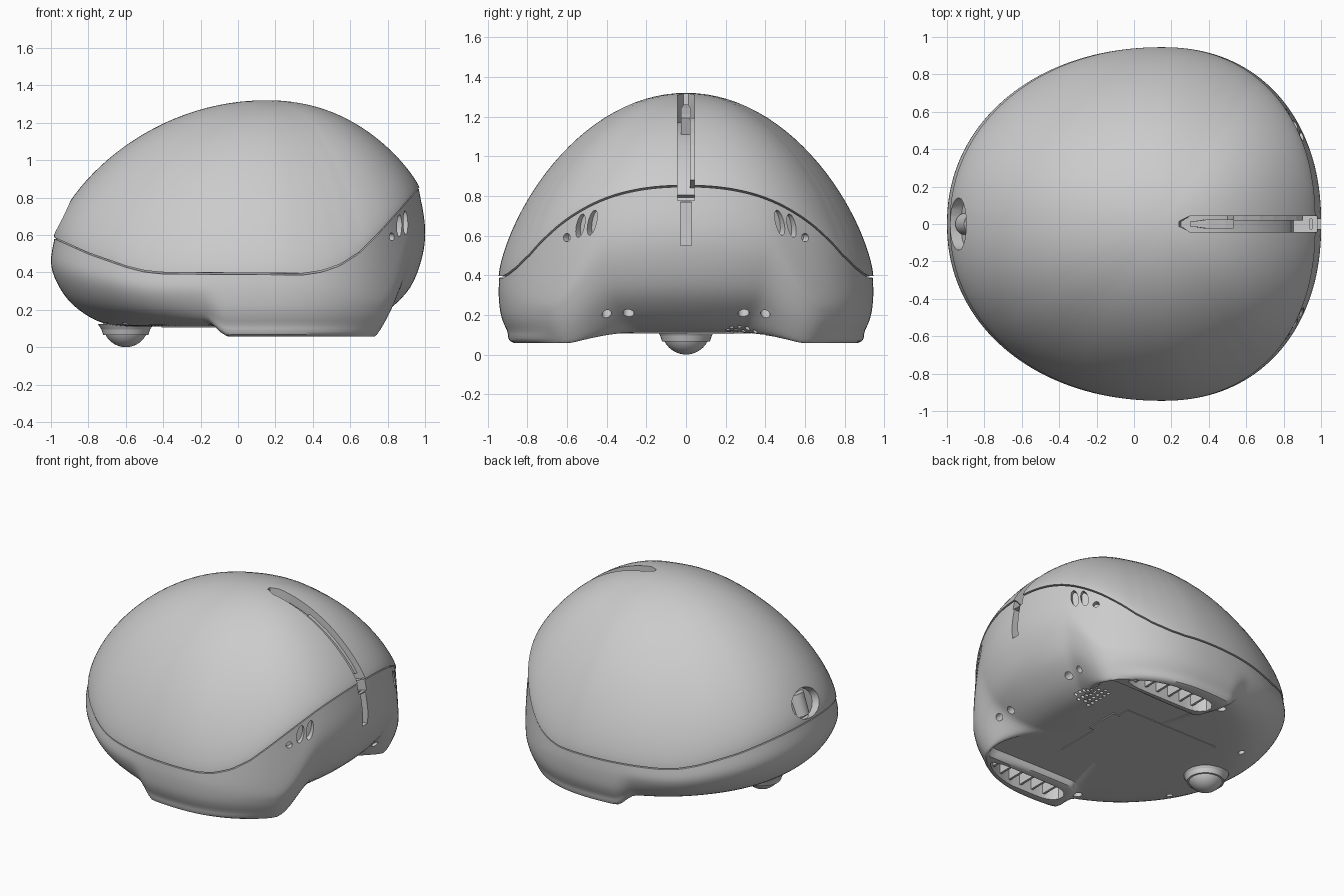
import bpy, bmesh
from math import sin, cos, pi, radians, atan2
from mathutils import Matrix, Vector

if "Cube" in bpy.data.objects:
    bpy.data.objects.remove(bpy.data.objects["Cube"])

CX, SEG = 0.15, 180
SEAM = [(-1, .595), (-.9, .55), (-.8, .505), (-.6, .435), (-.5, .41), (-.4, .4), (.35, .395), (.45, .41),
        (.55, .445), (.65, .51), (.75, .61), (.85, .72), (.92, .8), (.98, .865)]


def lerp(a, b, t):
    return a + (b - a) * t


def smooth(a, b, v):
    t = min(1, max(0, (v - a) / (b - a)))
    return t * t * (3 - 2 * t)


def plan(a):
    """Plan outline radius around (CX, 0)."""
    c, s = cos(a), abs(sin(a))
    ax, n = (.85, 2.2) if c > 0 else (1.15, 2.1)
    return ((abs(c) / ax) ** n + (s / .945) ** n) ** (-1 / n)


def seam(a):
    """Radius and height of the seam between the two shells."""
    c = cos(a)
    r = plan(a) - (.03 if c > 0 else .015) * c * c
    x = CX + r * c
    for (x0, z0), (x1, z1) in zip(SEAM, SEAM[1:]):
        if x <= x1:
            return r, lerp(z0, z1, max(0, (x - x0) / (x1 - x0)))
    return r, SEAM[-1][1]


def spline(pts, steps):
    p = [pts[0]] + pts + [pts[-1]]
    out = []
    for i in range(1, len(p) - 2):
        for k in range(steps):
            t = k / steps
            out.append(tuple(.5 * (2 * b + (c - a) * t + (2 * a - 5 * b + 4 * c - d) * t * t
                                   + (3 * b - a - 3 * c + d) * t ** 3)
                             for a, b, c, d in zip(*p[i - 1:i + 3])))
    return out + [pts[-1]]


def finish(name, bm):
    bmesh.ops.recalc_face_normals(bm, faces=bm.faces)
    me = bpy.data.meshes.new(name)
    bm.to_mesh(me)
    bm.free()
    ob = bpy.data.objects.new(name, me)
    bpy.context.collection.objects.link(ob)
    return ob


def polar_solid(name, profile, ztop, zbot):
    """Closed solid whose (radius, z) profile depends on the direction."""
    bm = bmesh.new()
    cols = []
    for i in range(SEG):
        a = 2 * pi * i / SEG
        cols.append([bm.verts.new((CX + r * cos(a), r * sin(a), z)) for r, z in profile(a)])
    top, bot = bm.verts.new((CX, 0, ztop)), bm.verts.new((CX, 0, zbot))
    for i in range(SEG):
        p, q = cols[i], cols[(i + 1) % SEG]
        for j in range(len(p) - 1):
            bm.faces.new((p[j], p[j + 1], q[j + 1], q[j]))
        bm.faces.new((top, p[0], q[0]))
        bm.faces.new((bot, q[-1], p[-1]))
    return finish(name, bm)


def dome_z(rho, zs, c):
    k = max(0, c) ** 2
    return zs + (1.32 - zs) * max(0, 1 - rho ** (2 + .2 * k)) ** (.7 + .15 * k)


def dome_profile(a):
    r, zs = seam(a)
    rho = [sin(k / 28 * pi / 2) for k in range(1, 29)]
    return [(r * p, dome_z(p, zs, cos(a))) for p in rho] + [(r - .02, zs - .001)]


def base_profile(a):
    r, zs = seam(a)
    R, w, s4 = plan(a), (1 + cos(a)) / 2, sin(a) ** 4
    deg = abs((a * 180 / pi + 180) % 360 - 180)
    f = smooth(27, 49, deg) * (1 - smooth(103, 112, deg))
    inner = max(.655, min(.9, .63 / (max(.1, abs(sin(a))) * R)))
    back, front = [1, .982, .906, .765, .62, .47], [1, .974, .913, .826, .74, .65]
    side = [1, .985, .96, .93, .87, .7]
    zf = [.72, .5, .28, .115, .028, 0]
    foot = [(1, .3), (.988, .2), (.955, .12), (.915, .057), (inner, .057), (inner - .035, .11)]
    pts = [(r - .003, zs - .009)]
    for b, fr, sd, z, (fx, fz) in zip(back, front, side, zf, foot):
        x = lerp(lerp(fr, b, w), sd, s4)
        pts.append((R * lerp(x, fx, f), lerp(.11 + (zs - .11) * z, fz, f)))
    return [(r - .02, zs - .008)] + [(x, max(.057, z)) for x, z in spline(pts, 4)]


def loft(bm, rings):
    """Skin four-cornered rings into a closed bar."""
    rings = [[bm.verts.new(v) for v in r] for r in rings]
    for p, q in zip(rings, rings[1:]):
        for j in range(4):
            bm.faces.new((p[j], p[(j + 1) % 4], q[(j + 1) % 4], q[j]))
    bm.faces.new(rings[0])
    bm.faces.new(rings[-1])


def band(name, pts, k0, k1, y0, y1, taper=1.0):
    """Curved bar following the back ridge, between two scale factors."""
    bm, rings, c = bmesh.new(), [], Vector((.3, .6))
    for i, p in enumerate(pts):
        s = taper if i == 0 else 1
        o, n = c + (Vector(p) - c) * k1, c + (Vector(p) - c) * k0
        rings.append([(o.x, y0 * s, o.y), (o.x, y1 * s, o.y), (n.x, y1 * s, n.y), (n.x, y0 * s, n.y)])
    loft(bm, rings)
    return finish(name, bm)


def hole(bm, p, r, depth, rot=Matrix(), stretch=1):
    m = Matrix.Translation(p) @ rot @ Matrix.Diagonal((stretch, 1, 1, 1))
    bmesh.ops.create_cone(bm, cap_ends=True, segments=20, radius1=r, radius2=r, depth=depth, matrix=m)


def box(bm, p, size):
    bmesh.ops.create_cube(bm, size=1, matrix=Matrix.Translation(p) @ Matrix.Diagonal((*size, 1)))


def pocket_outer(x):
    """Outer edge of the foot pocket at x."""
    ax, n = (.85, 2.2) if x > CX else (1.15, 2.1)
    return min(.825, .915 * .945 * (1 - (abs(x - CX) / ax) ** n) ** (1 / n) - .025)


def cut(target, *cutters):
    bpy.context.view_layer.objects.active = target
    for c in cutters:
        c.hide_render = True
        mod = target.modifiers.new("cut", 'BOOLEAN')
        mod.operation, mod.solver, mod.object = 'DIFFERENCE', 'EXACT', c
        bpy.ops.object.modifier_apply(modifier=mod.name)


# Two main shells
dome = polar_solid("upper_shell", dome_profile, 1.32, .52)
base = polar_solid("lower_body", base_profile, .46, .11)

# Slot down the back ridge, with a tongue and a side rail
ridge = [(x, dome_z(max(0, x - CX) / .82, .863, 1))
         for x in (.24, .3, .4, .5, .55, .6, .7, .78, .85, .91, .95, .968)] + [(.99, .78)]
slot = band("slot_cutter", ridge, .8, 1.12, -.043, .043, .3)
band("slot_tongue", ridge[1:5], .78, .93, -.024, .024, .5)
band("slot_rail", ridge[4:-2], .78, .93, .02, .0435)

# Nose opening with a post inside
bm = bmesh.new()
tilt = Matrix.Rotation(atan2(.39, .92), 4, 'Y') @ Matrix.Rotation(pi / 2, 4, 'Y')
hole(bm, (-.96, 0, .7), .1, .16, tilt @ Matrix.Diagonal((1, 1.4, 1, 1)))
nose = finish("nose_cutter", bm)
bm = bmesh.new()
hole(bm, (-.875, 0, .665), .06, .15, Matrix.Rotation(radians(18), 4, 'Y'))
post = finish("nose_post", bm)

# Openings in the lower body
bm = bmesh.new()
box(bm, (1.0, 0, .66), (.12, .055, .22))
turn = Matrix.Rotation(pi / 2, 4, 'Y')
for s in (1, -1):
    # Side slots and round hole beside the ridge
    for y, z, r, st in ((.48, .665, .024, 2.7), (.542, .65, .024, 2.5), (.61, .59, .021, 1)):
        a = next(t / 500 for t in range(800) if plan(t / 500) * sin(t / 500) >= y)
        x = CX + plan(a) * cos(a)
        hole(bm, (x, s * y, z), r, .1, Matrix.Rotation(s * a, 4, 'Z') @ turn
             @ Matrix.Rotation(s * .2, 4, 'Z'), st)
    for y, r in ((.29, .028), (.4, .024)):
        hole(bm, (.8, s * y, .2), r, .16, Matrix.Rotation(radians(135), 4, 'Y'))
    hole(bm, (-.13, s * .72, .11), .03, .1)
    hole(bm, (-.6, s * .36, .12), .022, .08)
    # Foot pocket
    rings = []
    for k in range(21):
        x = lerp(-.01, .62, k / 20)
        h = (1 - min(1, abs(k / 10 - 1)) ** 8 * .7)
        mid, half = (pocket_outer(x) + .655) / 2, (pocket_outer(x) - .655) / 2 * h
        rings.append([(x, s * y, z) for y, z in ((mid - half, 0), (mid + half, 0),
                                                 (mid + half, .21), (mid - half, .21))])
    loft(bm, rings)
# Speaker grille
for i in range(4):
    for j in range(6):
        hole(bm, (.56 + .04 * i, .21 + .04 * j + .02 * (i % 2), .12), .012, .1)
openings = finish("opening_cutter", bm)

cut(dome, slot, nose)
cut(base, slot, openings)
for c in (slot, nose, openings):
    bpy.data.objects.remove(c)

# Ribs inside the feet
bm = bmesh.new()
for s in (1, -1):
    for i in range(6):
        x = .07 + .095 * i
        y1 = pocket_outer(x) + .01
        box(bm, (x, s * (y1 + .645) / 2, .155), (.016, y1 - .645, .13))
finish("foot_ribs", bm)

# Bottom cover and latch
bm = bmesh.new()
box(bm, (-.04, 0, .111), (.74, .66, .01))
box(bm, (.35, .12, .11), (.05, .24, .014))
finish("bottom_cover", bm)

# Ball caster and its flared collar
bm = bmesh.new()
bmesh.ops.create_uvsphere(bm, u_segments=40, v_segments=20, radius=.122,
                          matrix=Matrix.Translation((-.6, 0, .122)))
ball = finish("caster_ball", bm)
bm = bmesh.new()
for z, r0, r1 in ((.11, .13, .15), (.08, .12, .13)):
    bmesh.ops.create_cone(bm, cap_ends=True, segments=40, radius1=r0, radius2=r1, depth=.03,
                          matrix=Matrix.Translation((-.6, 0, z)))
collar = finish("caster_collar", bm)

# Smooth shading with sharp edges kept
for ob in (dome, base, post, ball, collar):
    bpy.ops.object.select_all(action='DESELECT')
    ob.select_set(True)
    bpy.context.view_layer.objects.active = ob
    bpy.ops.object.shade_smooth_by_angle(angle=radians(35))
